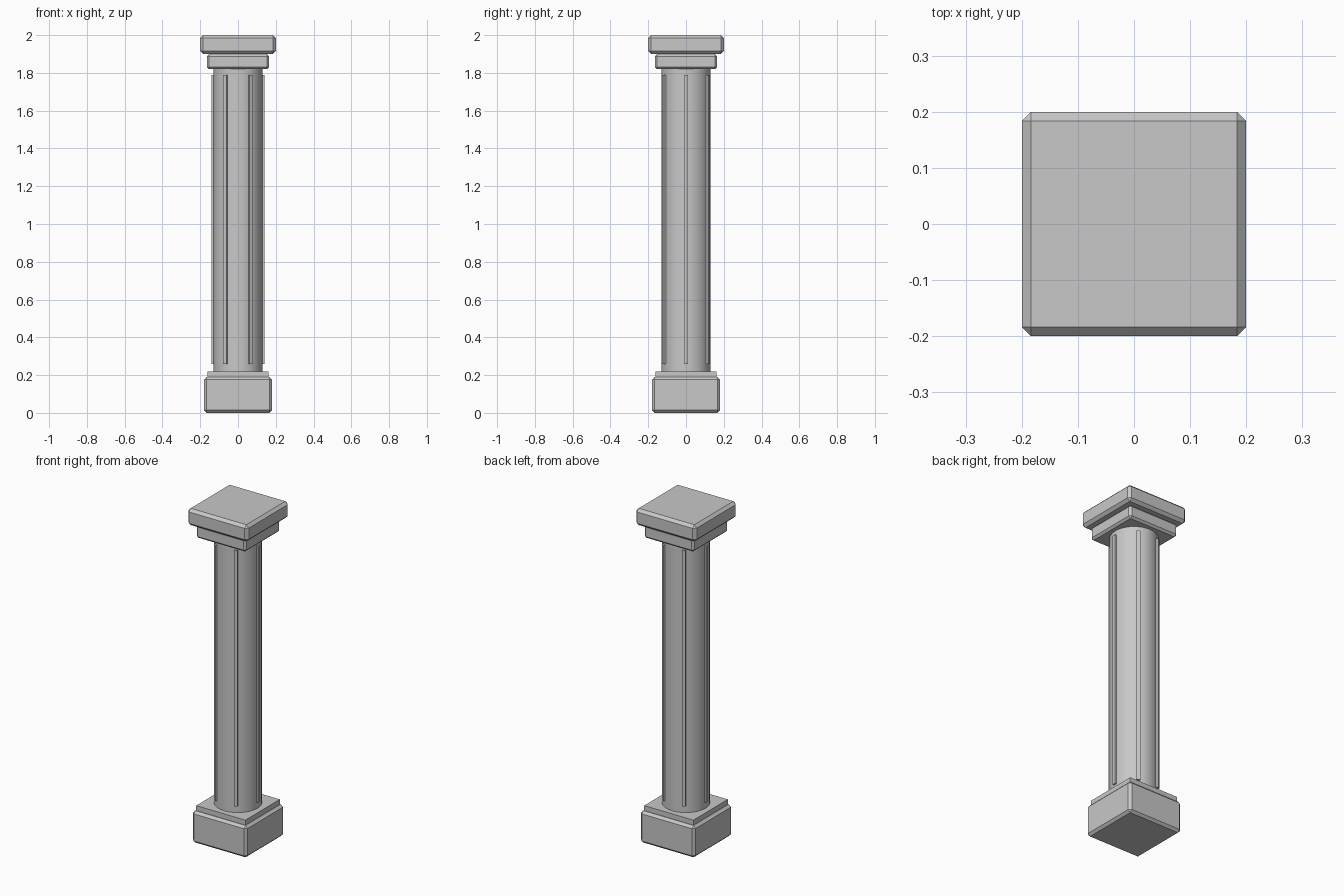
import bpy
import math

# Remove the default cube
cube = bpy.data.objects.get("Cube")
if cube:
    bpy.data.objects.remove(cube, do_unlink=True)

# Single stone colour
stone = bpy.data.materials.new("light grey stone")
stone.use_nodes = True
grey = (0.58, 0.58, 0.58, 1)
stone.diffuse_color = grey
stone.node_tree.nodes["Principled BSDF"].inputs["Base Color"].default_value = grey


def block(name, size, z0, z1, bevel=0, xy=(0, 0), turn=0):
    """Box from z0 to z1, optionally with chamfered edges."""
    bpy.ops.mesh.primitive_cube_add(size=1, location=(*xy, (z0 + z1) / 2),
                                    rotation=(0, 0, turn))
    obj = bpy.context.object
    obj.name = name
    obj.scale = (*size, z1 - z0)
    bpy.ops.object.transform_apply(location=False, rotation=False, scale=True)
    if bevel:
        mod = obj.modifiers.new("chamfer", 'BEVEL')
        mod.width = bevel
        mod.segments = 1
    obj.data.materials.append(stone)
    return obj


# Square base
block("base_plinth", (0.36, 0.36), 0, 0.19, 0.014)
block("base_step", (0.325, 0.325), 0.18, 0.22)

# Round shaft
bpy.ops.mesh.primitive_cylinder_add(vertices=32, radius=0.13, depth=1.62,
                                    location=(0, 0, 1.02))
shaft = bpy.context.object
shaft.name = "shaft"
shaft.data.materials.append(stone)
bpy.ops.object.shade_smooth_by_angle(angle=math.radians(40))

# Raised ribs around the shaft
for i in range(6):
    a = i * math.tau / 6
    block(f"rib_{i + 1}", (0.02, 0.02), 0.26, 1.79,
          xy=(0.13 * math.cos(a), 0.13 * math.sin(a)), turn=a)

# Square capital
block("capital_step", (0.33, 0.33), 1.82, 1.9, 0.012)
block("capital_slab", (0.4, 0.4), 1.9, 2.0, 0.016)
